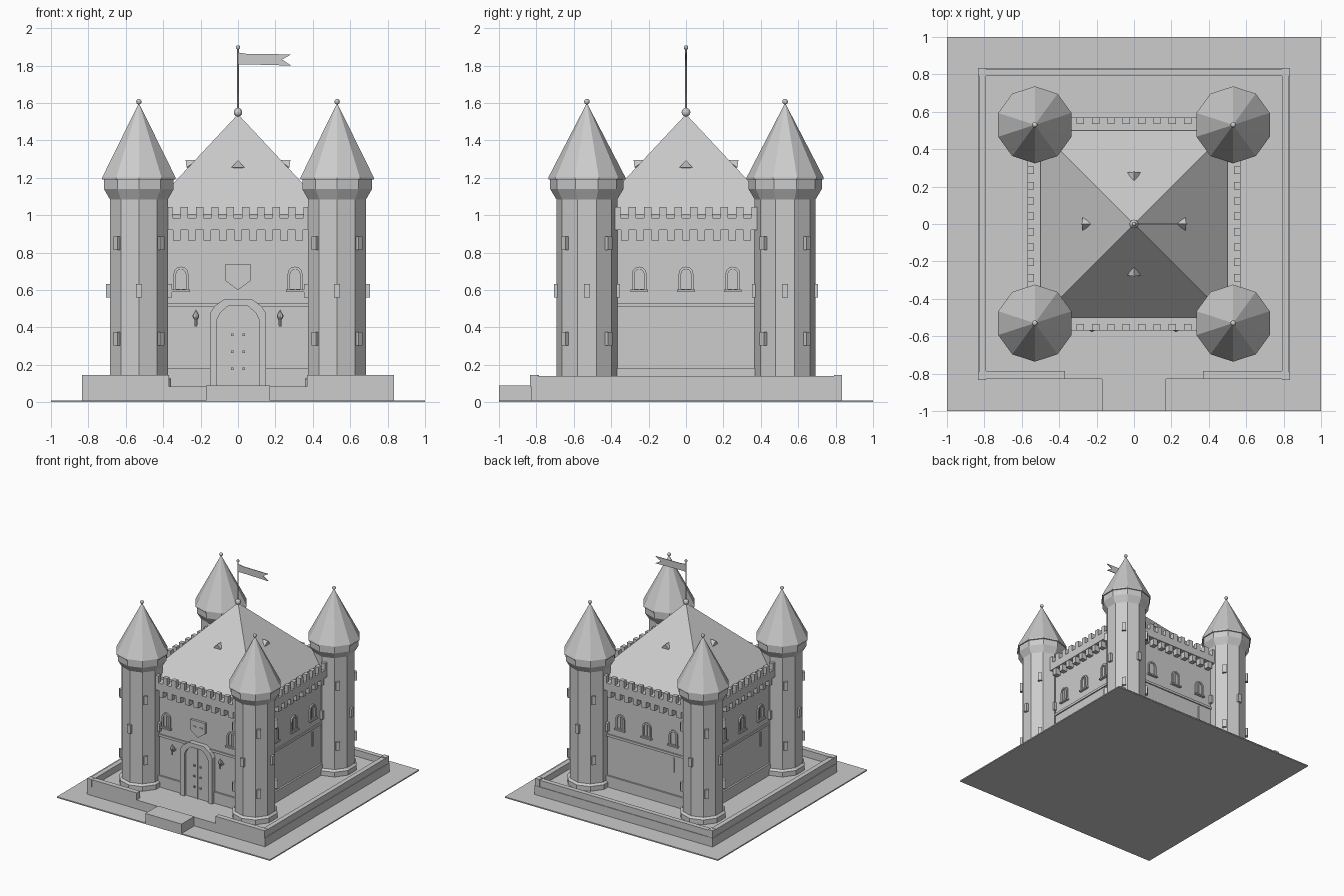
import bpy, bmesh, math
from mathutils import Matrix, Vector

if "Cube" in bpy.data.objects:
    bpy.data.objects.remove(bpy.data.objects["Cube"])

stone = bpy.data.materials.new("stone_grey")
stone.diffuse_color = (0.604, 0.604, 0.604, 1)
stone.use_nodes = True
stone.node_tree.nodes["Principled BSDF"].inputs["Base Color"].default_value = stone.diffuse_color


def finish(name, bm):
    bmesh.ops.recalc_face_normals(bm, faces=bm.faces)
    me = bpy.data.meshes.new(name)
    bm.to_mesh(me)
    bm.free()
    me.materials.append(stone)
    ob = bpy.data.objects.new(name, me)
    bpy.context.collection.objects.link(ob)
    return ob


def turn(k):
    return Matrix.Rotation(k * math.pi / 2, 4, 'Z')


def box(bm, x0, x1, y0, y1, z0, z1, m=Matrix()):
    t = Matrix.Translation(((x0 + x1) / 2, (y0 + y1) / 2, (z0 + z1) / 2))
    s = Matrix.Diagonal((x1 - x0, y1 - y0, z1 - z0, 1))
    bmesh.ops.create_cube(bm, size=1, matrix=m @ t @ s)


def prism(bm, pts, y0, y1, m=Matrix()):
    # outline in x/z, extruded along y
    a = [bm.verts.new(m @ Vector((x, y0, z))) for x, z in pts]
    b = [bm.verts.new(m @ Vector((x, y1, z))) for x, z in pts]
    n = len(pts)
    bm.faces.new(a)
    bm.faces.new(b[::-1])
    for i in range(n):
        bm.faces.new((a[i], b[i], b[(i + 1) % n], a[(i + 1) % n]))


def lathe(bm, prof, n, cx=0, cy=0, start=math.pi / 2):
    # profile of (radius, z); a zero radius closes to a point
    rings = []
    for r, z in prof:
        if r == 0:
            rings.append([bm.verts.new((cx, cy, z))] * n)
        else:
            rings.append([bm.verts.new((cx + r * math.cos(start + i * math.tau / n),
                                        cy + r * math.sin(start + i * math.tau / n), z)) for i in range(n)])
    for a, b in zip(rings, rings[1:]):
        for i in range(n):
            j = (i + 1) % n
            bm.faces.new(list(dict.fromkeys((a[i], a[j], b[j], b[i]))))
    for ring, (r, z) in ((rings[0], prof[0]), (rings[-1], prof[-1])):
        if r:
            bm.faces.new(ring)


def ball(bm, r, x, y, z):
    bmesh.ops.create_uvsphere(bm, u_segments=10, v_segments=6, radius=r, matrix=Matrix.Translation((x, y, z)))


def arch(w, z0, z1, n=6):
    # round-headed outline of half width w
    return [(-w, z0), (w, z0)] + [(w * math.cos(i * math.pi / n), z1 - w + w * math.sin(i * math.pi / n))
                                  for i in range(n + 1)]


def part(name, build):
    bm = bmesh.new()
    build(bm)
    return finish(name, bm)


def sides(name, build):
    # repeats a front-side part on all four sides
    return part(name, lambda bm: [build(bm, turn(k)) for k in range(4)])


# Ground, plinth and entrance step
part("ground_plate", lambda bm: box(bm, -1, 1, -1, 1, 0, 0.01))
part("plinth", lambda bm: box(bm, -0.835, 0.835, -0.83, 0.835, 0, 0.085))
part("entrance_step", lambda bm: box(bm, -0.17, 0.17, -1, -0.83, 0, 0.09))


# Low boundary wall with corner posts and a gap at the front
def low_wall(bm):
    for k in (1, 2, 3):
        box(bm, -0.80, 0.80, -0.83, -0.79, 0.085, 0.14, turn(k))
    for s in (-1, 1):
        box(bm, min(s * 0.37, s * 0.80), max(s * 0.37, s * 0.80), -0.83, -0.787, 0.085, 0.145)
    for k in range(4):
        box(bm, 0.79, 0.833, -0.833, -0.79, 0.085, 0.147, turn(k))


part("boundary_wall", low_wall)


# Keep walls and mouldings
part("keep_walls", lambda bm: box(bm, -0.52, 0.52, -0.52, 0.52, 0.08, 0.985))
part("base_course", lambda bm: box(bm, -0.535, 0.535, -0.535, 0.535, 0.08, 0.18))
part("string_course", lambda bm: box(bm, -0.53, 0.53, -0.53, 0.53, 0.51, 0.53))
part("parapet_band", lambda bm: box(bm, -0.57, 0.57, -0.57, 0.57, 0.92, 0.985))


def merlons(bm, m):
    for i in range(-5, 5):
        c = (i + 0.5) * 0.082
        box(bm, c - 0.02, c + 0.02, -0.57, -0.535, 0.98, 1.043, m)


def corbels(bm, m):
    for i in range(-4, 5):
        box(bm, i * 0.082 - 0.02, i * 0.082 + 0.02, -0.565, -0.51, 0.865, 0.925, m)


sides("merlons", merlons)
sides("corbels", corbels)

# Pyramid roof and its small gables
part("keep_roof", lambda bm: lathe(bm, [(0.5 * math.sqrt(2), 0.98), (0.5 * math.sqrt(2), 1.005), (0, 1.54)],
                                   4, start=math.pi / 4))


def gable(bm, m):
    p = [bm.verts.new(m @ Vector(v)) for v in
         ((-0.035, -0.275, 1.255), (0.035, -0.275, 1.255), (0, -0.28, 1.294), (0, -0.22, 1.294), (0, -0.25, 1.25))]
    for f in ((0, 1, 2), (0, 2, 3), (1, 3, 2), (0, 3, 4), (1, 4, 3), (0, 4, 1)):
        bm.faces.new([p[i] for i in f])


sides("roof_gables", gable)


# Mast with finials and swallowtail flag
def mast(bm):
    lathe(bm, [(0.006, 1.52), (0.005, 1.9)], 8)
    ball(bm, 0.024, 0, 0, 1.55)
    ball(bm, 0.012, 0, 0, 1.897)


part("mast", mast)
part("flag", lambda bm: prism(bm, [(0, 1.805), (0.1, 1.805), (0.285, 1.80), (0.235, 1.832), (0.285, 1.86),
                                   (0.05, 1.862), (0, 1.87)], -0.003, 0.003))


# Corner towers
def slits(bm, cx, cy):
    for z, off in ((0.34, 0.5), (0.595, 0), (0.85, 0.5)):
        for k in range(4):
            m = Matrix.Translation((cx, cy, 0)) @ turn(k + off)
            box(bm, -0.016, 0.016, -0.176, -0.14, z - 0.036, z + 0.036, m)


for nx, sx in (("left", -1), ("right", 1)):
    for ny, sy in (("front", -1), ("back", 1)):
        tag, cx, cy = f"{ny}_{nx}", sx * 0.53, sy * 0.53
        part(f"tower_{tag}", lambda bm: lathe(bm, [
            (0.18, 0.08), (0.18, 0.125), (0.163, 0.14), (0.163, 1.085), (0.196, 1.14), (0.196, 1.2)], 10, cx, cy))
        part(f"tower_roof_{tag}", lambda bm: lathe(bm, [(0.206, 1.19), (0.206, 1.202), (0, 1.6)], 10, cx, cy))
        part(f"tower_finial_{tag}", lambda bm: ball(bm, 0.015, cx, cy, 1.607))
        part(f"tower_slits_{tag}", lambda bm: slits(bm, cx, cy))


# Arched windows with sills
def window(bm, u, m):
    m = m @ Matrix.Translation((u, 0, 0))
    outer, inner = arch(0.04, 0.6, 0.725), arch(0.026, 0.606, 0.711)
    n = len(outer)
    rows = [[bm.verts.new(m @ Vector((x, y, z))) for x, z in pts]
            for pts, y in ((outer, -0.518), (outer, -0.532), (inner, -0.532), (inner, -0.521))]
    for a, b in zip(rows, rows[1:]):
        for i in range(n):
            if outer[i] != outer[(i + 1) % n]:
                bm.faces.new((a[i], a[(i + 1) % n], b[(i + 1) % n], b[i]))
    bm.faces.new(rows[-1])
    box(bm, -0.004, 0.004, -0.526, -0.52, 0.606, 0.71, m)
    box(bm, -0.048, 0.048, -0.542, -0.515, 0.59, 0.602, m)


def all_windows(bm):
    for k in range(4):
        for u in ((-0.305, 0.305) if k == 0 else (-0.25, 0, 0.25)):
            window(bm, u, turn(k))


part("windows", all_windows)
part("lower_slits", lambda bm: [box(bm, 0.242, 0.258, -0.528, -0.515, 0.37, 0.49, turn(k)) for k in (1, 2, 3)])


# Gate surround, door leaves and studs
def gate_frame(bm):
    out = [(-0.15, 0.085), (-0.15, 0.475), (-0.125, 0.515), (-0.07, 0.553),
           (0.07, 0.553), (0.125, 0.515), (0.15, 0.475), (0.15, 0.085)]
    inn = [(x * 0.74, 0.085 + (z - 0.085) * 0.92) for x, z in out]
    for i in range(len(out) - 1):
        prism(bm, [out[i], out[i + 1], inn[i + 1], inn[i]], -0.56, -0.515)
    prism(bm, inn, -0.54, -0.515)


part("gate", gate_frame)


def studs(bm):
    for s in (-1, 1):
        for z in (0.18, 0.27, 0.36):
            box(bm, s * 0.03 - 0.007, s * 0.03 + 0.007, -0.55, -0.538, z - 0.007, z + 0.007)
    box(bm, -0.003, 0.003, -0.544, -0.538, 0.085, 0.5)


part("door_studs", studs)


# Shield plaque over the gate
def plaque(bm):
    prism(bm, [(-0.068, 0.74), (0.068, 0.74), (0.068, 0.65), (0, 0.6), (-0.068, 0.65)], -0.54, -0.515)
    for x in (-0.03, 0.03):
        box(bm, x - 0.014, x + 0.014, -0.545, -0.538, 0.684, 0.694)


part("shield_plaque", plaque)


# Wall torches beside the gate
def torches(bm):
    for x in (-0.225, 0.225):
        box(bm, x - 0.008, x + 0.008, -0.56, -0.515, 0.43, 0.442)
        lathe(bm, [(0.007, 0.405), (0.008, 0.44), (0.017, 0.455), (0.017, 0.465),
                   (0.012, 0.475), (0, 0.497)], 8, x, -0.56)


part("torches", torches)
